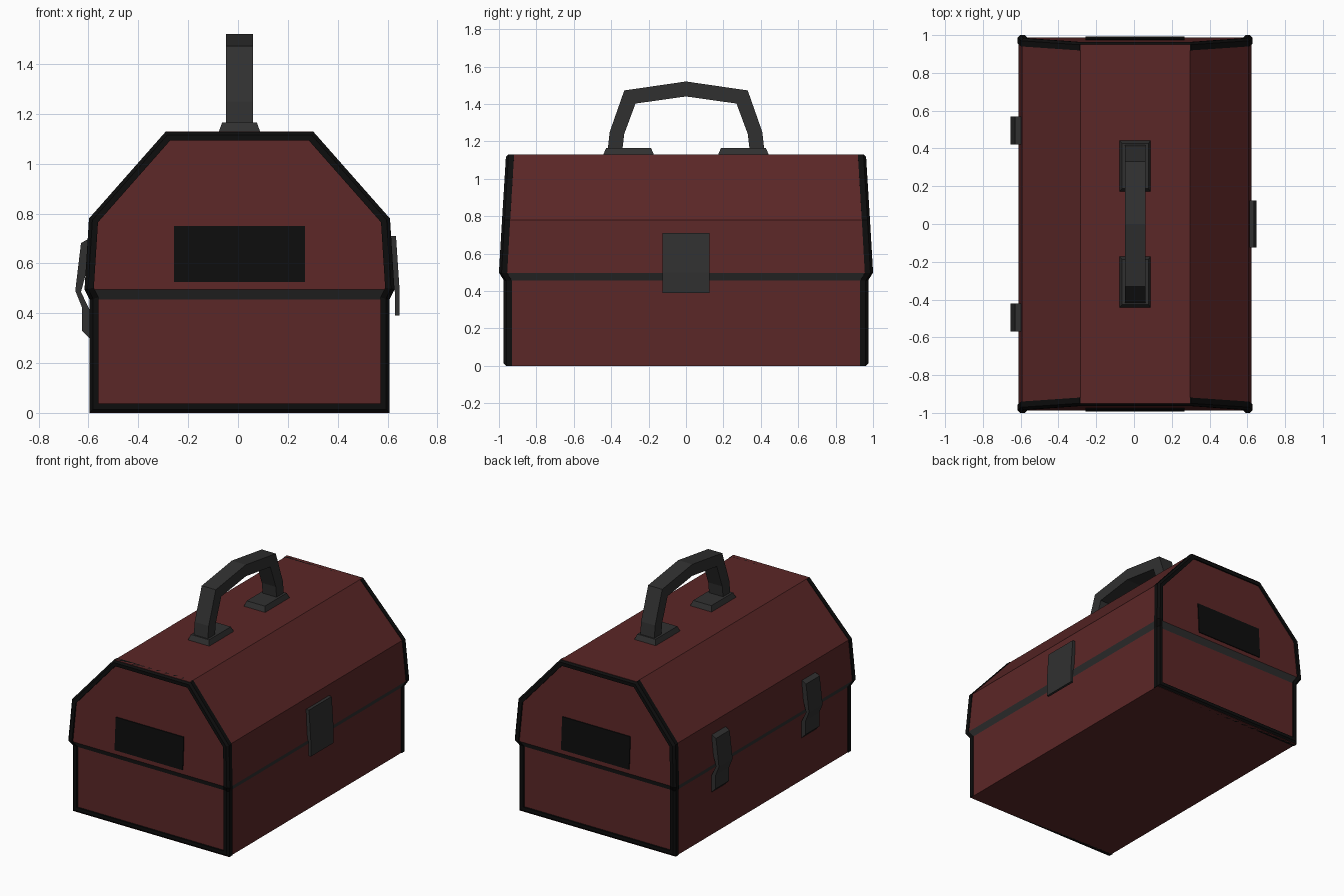
import bpy
import bmesh
from mathutils import Vector

cube = bpy.data.objects.get("Cube")
if cube:
    bpy.data.objects.remove(cube, do_unlink=True)

CX = 0.006  # centre line of the box
# Outline of one side, from the floor to the roof: half width, height, half length
SIDE = [(0.602, 0.0, 0.975), (0.602, 0.455, 0.975), (0.622, 0.495, 1.0),
        (0.604, 0.78, 0.984), (0.295, 1.13, 0.963)]


def make_material(name, r, g, b):
    mat = bpy.data.materials.new(name)
    mat.use_nodes = True
    mat.diffuse_color = (r, g, b, 1)
    bsdf = next(n for n in mat.node_tree.nodes if n.type == 'BSDF_PRINCIPLED')
    bsdf.inputs["Base Color"].default_value = (r, g, b, 1)
    return mat


RED = make_material("dark red paint", 0.105, 0.02, 0.02)
GREY = make_material("charcoal metal", 0.03, 0.03, 0.03)
BLACK = make_material("black trim", 0.004, 0.004, 0.004)


def finish(name, bm, *mats):
    bmesh.ops.recalc_face_normals(bm, faces=bm.faces)
    mesh = bpy.data.meshes.new(name)
    bm.to_mesh(mesh)
    bm.free()
    for mat in mats:
        mesh.materials.append(mat)
    obj = bpy.data.objects.new(name, mesh)
    bpy.context.collection.objects.link(obj)
    return obj


def bridge(bm, rings, closed=False):
    """Join successive closed rings of points with quads; cap the ends unless closed."""
    loops = [[bm.verts.new(p) for p in ring] for ring in rings]
    pairs = list(zip(loops, loops[1:]))
    if closed:
        pairs.append((loops[-1], loops[0]))
    for a, b in pairs:
        for i in range(len(a)):
            j = (i + 1) % len(a)
            bm.faces.new((a[i], a[j], b[j], b[i]))
    if not closed:
        bm.faces.new(loops[0])
        bm.faces.new(loops[-1])


def rect(hx, hy, z, cx=CX, cy=0):
    return [(cx - hx, cy - hy, z), (cx + hx, cy - hy, z),
            (cx + hx, cy + hy, z), (cx - hx, cy + hy, z)]


# Box body with its grey seam under the lid overhang
bm = bmesh.new()
RECESS = 0.012
bridge(bm, [rect(w - 0.005, l - RECESS, z) for w, z, l in SIDE])
for f in bm.faces:
    f.material_index = int(0.46 < f.calc_center_median().z < 0.49)
finish("box_body", bm, RED, GREY)


# Black edge trim framing each end
def inset(points, d):
    """Offset a counter-clockwise outline inwards with mitred corners."""
    result = []
    for i, p in enumerate(points):
        e1 = (p - points[i - 1]).normalized()
        e2 = (points[(i + 1) % len(points)] - p).normalized()
        n1, n2 = Vector((-e1.y, e1.x)), Vector((-e2.y, e2.x))
        result.append(p + (n1 + n2) * d / (1 + n1.dot(n2)))
    return result


outline = [Vector((w, z)) for w, z, l in SIDE]
outline += [Vector((-w, z)) for w, z, l in reversed(SIDE)]
lengths = [l for w, z, l in SIDE] + [l for w, z, l in reversed(SIDE)]
# Cross-section of the trim: inset from the outline, depth behind the end
section = [(0, 0.044), (0, 0.014), (0.014, 0), (0.037, 0), (0.037, 0.044)]
for end, sign in (("front", -1), ("back", 1)):
    bm = bmesh.new()
    bridge(bm, [[(CX + p.x, sign * (l - depth), p.y)
                 for p, l in zip(inset(outline, d), lengths)]
                for d, depth in section], closed=True)
    finish(end + "_trim", bm, BLACK)

    # Thin label plate lying on the sloped end of the lid
    def panel_y(z):
        (_, z0, l0), (_, z1, l1) = SIDE[2], SIDE[3]
        return l0 + (l1 - l0) * (z - z0) / (z1 - z0) - RECESS
    bm = bmesh.new()
    bridge(bm, [[(CX + x, sign * (panel_y(z) + t), z)
                 for x, z in ((-0.262, 0.525), (0.262, 0.525),
                              (0.262, 0.75), (-0.262, 0.75))]
                for t in (-0.002, 0.006)])
    finish(end + "_label_plate", bm, BLACK)


# Front latch and rear hinges, side profiles (x, z) extruded along y
def extrude_profile(name, profile, y, half, mat):
    bm = bmesh.new()
    bridge(bm, [[(x, y + s * half, z) for x, z in profile] for s in (-1, 1)])
    return finish(name, bm, mat)


latch = [(0.612, 0.71), (0.634, 0.71), (0.648, 0.5), (0.648, 0.39),
         (0.631, 0.39), (0.631, 0.48), (0.62, 0.52)]
extrude_profile("latch", latch, 0, 0.125, GREY)

hinge = [(-0.596, 0.7), (-0.63, 0.682), (-0.653, 0.49), (-0.627, 0.425),
         (-0.627, 0.33), (-0.594, 0.297), (-0.594, 0.41), (-0.63, 0.485),
         (-0.61, 0.56)]
for name, y in (("front_hinge", -0.495), ("back_hinge", 0.495)):
    extrude_profile(name, hinge, y, 0.075, GREY)

# Tapered handle feet
for name, y in (("front_handle_foot", -0.307), ("back_handle_foot", 0.307)):
    bm = bmesh.new()
    bridge(bm, [rect(0.084, 0.137, 1.125, cy=y), rect(0.07, 0.12, 1.165, cy=y)])
    finish(name, bm, GREY)

# Angular carrying handle: outer and inner arc points of one half, mirrored
outer = [(0.42, 1.14), (0.408, 1.25), (0.33, 1.472), (0, 1.52)]
inner = [(0.342, 1.14), (0.33, 1.24), (0.27, 1.402), (0, 1.44)]
pairs = list(zip(outer, inner))
mirrored = [((-a[0], a[1]), (-b[0], b[1])) for a, b in pairs[:-1]]
bm = bmesh.new()
bridge(bm, [[(CX - 0.054, *a), (CX + 0.054, *a), (CX + 0.054, *b), (CX - 0.054, *b)]
            for a, b in pairs + mirrored[::-1]])
finish("handle", bm, GREY)
